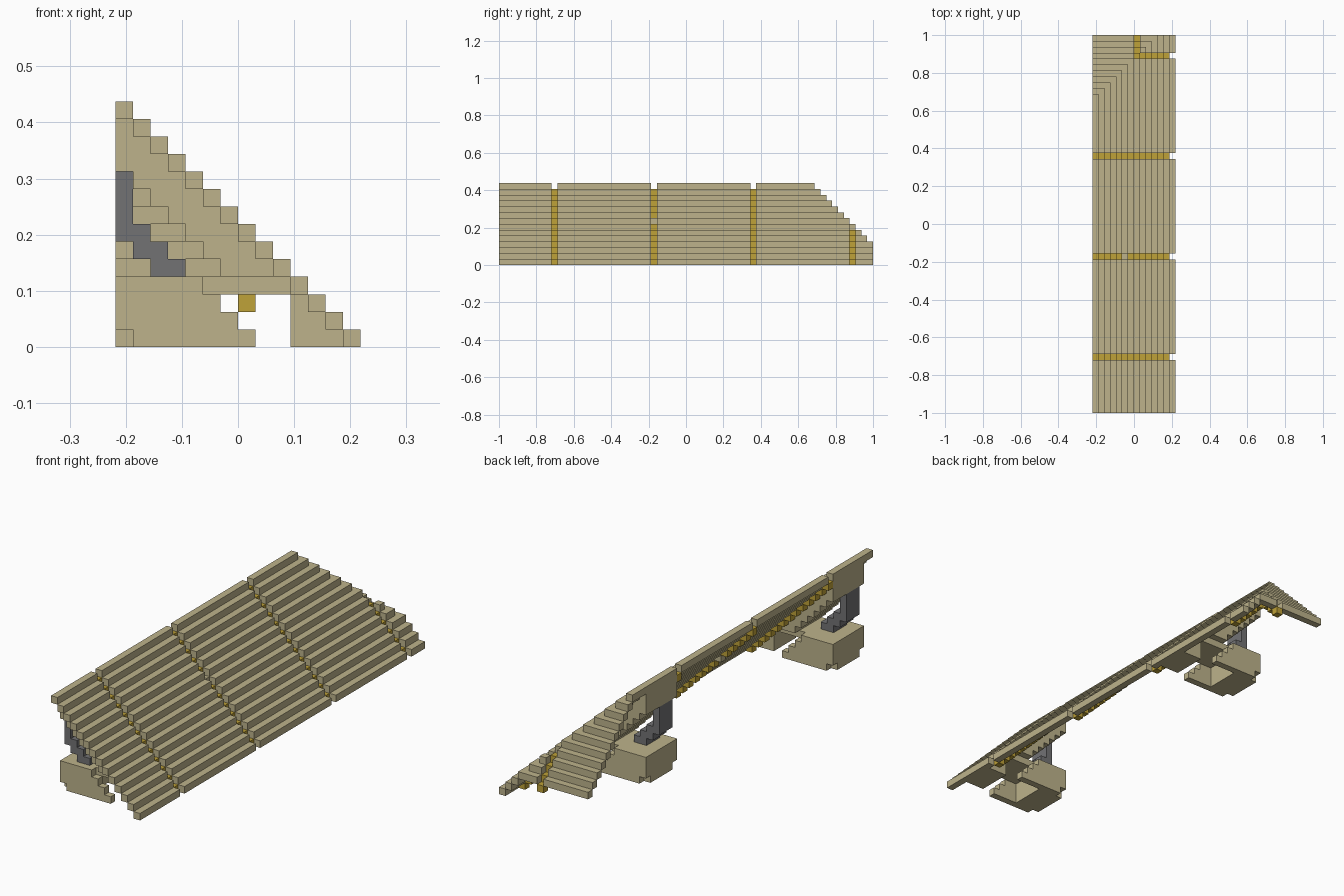
import bpy, bmesh, math
from mathutils import Vector

if "Cube" in bpy.data.objects:
    bpy.data.objects.remove(bpy.data.objects["Cube"])

U = 1 / 32            # edge of one cube
NX, NY, TOP = 14, 64, 13
GAPS = (9, 26, 43, 60)  # rafters show through these gaps
HIP_GAP = 7


def material(name, rgb):
    m = bpy.data.materials.new(name)
    m.diffuse_color = (*rgb, 1)
    m.use_nodes = True
    m.node_tree.nodes["Principled BSDF"].inputs["Base Color"].default_value = m.diffuse_color
    return m


TAN = material("tan", (0.51, 0.45, 0.26))
GOLD = material("gold", (0.52, 0.36, 0.04))
GREY = material("grey", (0.17, 0.17, 0.175))


def cube_part(name, cells, mat):
    """Outer skin of a set of unit cubes, with flat areas merged."""
    cells = set(cells)
    bm = bmesh.new()
    for c in cells:
        for axis in range(3):
            for side in (0, 1):
                n = list(c)
                n[axis] += 2 * side - 1
                if tuple(n) in cells:
                    continue
                quad = []
                for a, b in ((0, 0), (1, 0), (1, 1), (0, 1)):
                    p = list(c)
                    p[axis] += side
                    p[(axis + 1) % 3] += a
                    p[(axis + 2) % 3] += b
                    quad.append(bm.verts.new(((p[0] - NX / 2) * U,
                                              (p[1] - NY / 2) * U, p[2] * U)))
                bm.faces.new(quad if side else quad[::-1])
    bmesh.ops.remove_doubles(bm, verts=bm.verts[:], dist=U * 0.01)
    bmesh.ops.dissolve_limit(bm, angle_limit=math.radians(1),
                             verts=bm.verts[:], edges=bm.edges[:])
    me = bpy.data.meshes.new(name)
    bm.to_mesh(me)
    bm.free()
    me.materials.append(mat)
    ob = bpy.data.objects.new(name, me)
    bpy.context.collection.objects.link(ob)
    return ob


# Stepped roof slope: one long beam per level
cube_part("roof_slope",
          [(TOP - z, y, z) for z in range(14)
           for y in range(min(NY, 67 - z)) if y not in GAPS], TAN)

# Hipped end: one cross beam per level, turning the corner
cube_part("roof_hip",
          [(x, 66 - z, z) for z in range(3, 13)
           for x in range(TOP - z) if x != HIP_GAP], TAN)

# Rafters one step below the slope
PLUG = (5, 26, 7)
for i, y in enumerate(GAPS):
    start = HIP_GAP if y == 60 else 0
    cube_part(f"rafter_{i + 1}",
              [(x, y, 12 - x) for x in range(start, 13)
               if (x, y, 12 - x) != PLUG], GOLD)
cube_part("rafter_plug", [PLUG], TAN)
cube_part("hip_rafter", [(HIP_GAP, y, 65 - y) for y in (61, 62, 63)], GOLD)

# Two supports: hollow base, stepped web under the slope, grey brace
for tag, y0 in (("front", 2), ("back", 44)):
    base = []
    for x in range(13):
        for dy in range(7):
            for z in range(4):
                pocket = 4 <= x < 10 and 1 <= dy < 6 and z < 3 and x + z < 12
                notch = x == 0 and z == 0 and dy in (0, 6)
                setback = dy in (0, 6) and x + z > 7
                if x + z <= 12 and not (pocket or notch or setback):
                    base.append((x, y0 + dy, z))
    cube_part(f"{tag}_base", base, TAN)
    cube_part(f"{tag}_web",
              [(x, y0 + dy, z) for x in range(9) for dy in range(7)
               for z in range(4, 13) if 10 <= x + z <= 12], TAN)
    brace = [(0, z) for z in range(6, 10)] + [(1, 5), (1, 6), (2, 4), (2, 5), (3, 4)]
    cube_part(f"{tag}_brace",
              [(x, y0 + dy, z) for x, z in brace for dy in (1, 2, 3)], GREY)
